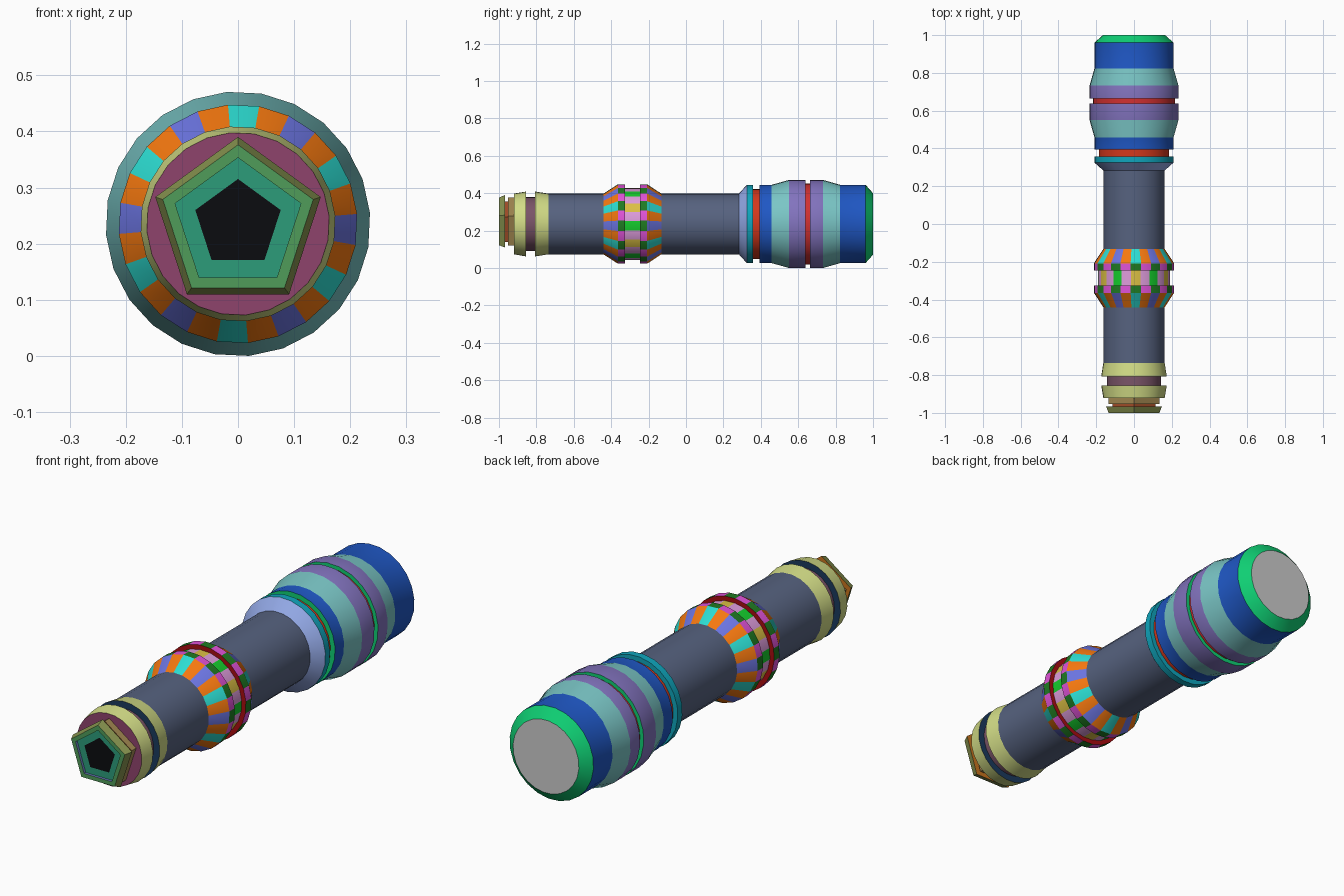
import bpy, bmesh
from math import sin, cos, radians, tau

if "Cube" in bpy.data.objects:
    bpy.data.objects.remove(bpy.data.objects["Cube"])

R_MAX = 0.236
TILT = radians(-4.8)
CZ = R_MAX * cos(TILT)      # height of the long axis
MATS = {}


def paint(hexcode):
    """Material from an sRGB hex colour."""
    if hexcode not in MATS:
        m = bpy.data.materials.new("paint_" + hexcode)
        rgb = [int(hexcode[i:i + 2], 16) / 255 for i in (0, 2, 4)]
        lin = [c / 12.92 if c < 0.04045 else ((c + 0.055) / 1.055) ** 2.4 for c in rgb]
        m.diffuse_color = (*lin, 1)
        m.use_nodes = True
        m.node_tree.nodes["Principled BSDF"].inputs["Base Color"].default_value = m.diffuse_color
        MATS[hexcode] = m
    return MATS[hexcode]


def lathe(name, profile, colours, sides=24, start=TILT, front=None, back=False):
    """Spin (y, r) points about the long axis; one colour or colour cycle per band."""
    bm = bmesh.new()
    me = bpy.data.meshes.new(name)
    slots = []

    def slot(c):
        if c not in slots:
            slots.append(c)
            me.materials.append(paint(c))
        return slots.index(c)

    rings = []
    for y, r in profile:
        angles = [start + tau * j / sides for j in range(sides)]
        rings.append([bm.verts.new((r * sin(a), y, CZ + r * cos(a))) for a in angles])
    for a, b, col in zip(rings, rings[1:], colours):
        cycle = col.split()
        for j in range(sides):
            k = (j + 1) % sides
            f = bm.faces.new((a[j], a[k], b[k], b[j]))
            f.material_index = slot(cycle[j % len(cycle)])
    if front:
        bm.faces.new(rings[0][::-1]).material_index = slot(front)
    if back:
        bm.faces.new(rings[-1])
    bm.to_mesh(me)
    bm.free()
    ob = bpy.data.objects.new(name, me)
    bpy.context.collection.objects.link(ob)
    bpy.ops.object.select_all(action='DESELECT')
    ob.select_set(True)
    bpy.context.view_layer.objects.active = ob
    bpy.ops.object.shade_smooth_by_angle(angle=radians(25))
    return ob


BODY, YELLOW, PLUM, NAVY = "56627F", "D2DC86", "8F446C", "1B3A5C"
BLUE, TEAL, VIOLET, RED = "1F57C4", "7AC6C6", "8273BE", "D23030"
GREEN, CYAN = "0FD074", "0FA5BC"

# five-sided nozzle with a stepped recess and a groove
lathe("nozzle",
      [(-0.988, 0.08), (-0.988, 0.118), (-1, 0.118), (-1, 0.141), (-0.967, 0.155),
       (-0.967, 0.12), (-0.952, 0.12), (-0.952, 0.142), (-0.92, 0.142)],
      ["2C9C7A", "6F80C8", "509C5A", "86924E", "C8741E", "A8502A", "A0602A", "A58A52"],
      sides=5, start=0, front="0B0C10")

# grooved front collar
lathe("front_collar",
      [(-0.92, 0.163), (-0.855, 0.174), (-0.855, 0.144), (-0.807, 0.144),
       (-0.807, 0.174), (-0.736, 0.163)],
      [YELLOW, NAVY, "7A5468", NAVY, YELLOW], front=PLUM)

# plain tube on both sides of the grip
lathe("front_tube", [(-0.736, 0.163), (-0.441, 0.163)], [BODY])
lathe("middle_tube", [(-0.132, 0.163), (0.283, 0.163)], [BODY])

# checkered grip ring
CONE = "2CDDD2 F5780F 6B74E0 F5780F"
CHECK = "1F7A22 E052D8"
lathe("grip_ring",
      [(-0.441, 0.163), (-0.364, 0.213), (-0.326, 0.213), (-0.326, 0.192),
       (-0.247, 0.192), (-0.247, 0.213), (-0.208, 0.213), (-0.132, 0.163)],
      [CONE, CHECK, "A80C10", "DCC044 DE9CDC 14CC2C DE9CDC", "A80C10", CHECK, CONE])

# rear housing with two grooves and a chamfered end
lathe("rear_housing",
      [(0.283, 0.163), (0.325, 0.21), (0.358, 0.21), (0.358, 0.187), (0.394, 0.187),
       (0.394, 0.21), (0.458, 0.21), (0.55, R_MAX), (0.638, R_MAX), (0.638, 0.218),
       (0.664, 0.218), (0.664, R_MAX), (0.733, R_MAX), (0.824, 0.21), (0.96, 0.21),
       (1, 0.165)],
      ["94AAE8", CYAN, CYAN, "D4381C", GREEN, BLUE, TEAL, VIOLET, GREEN, RED, GREEN,
       VIOLET, TEAL, BLUE, GREEN])

# bare end disc
lathe("end_disc", [(1, 0.165)], [], back=True)
